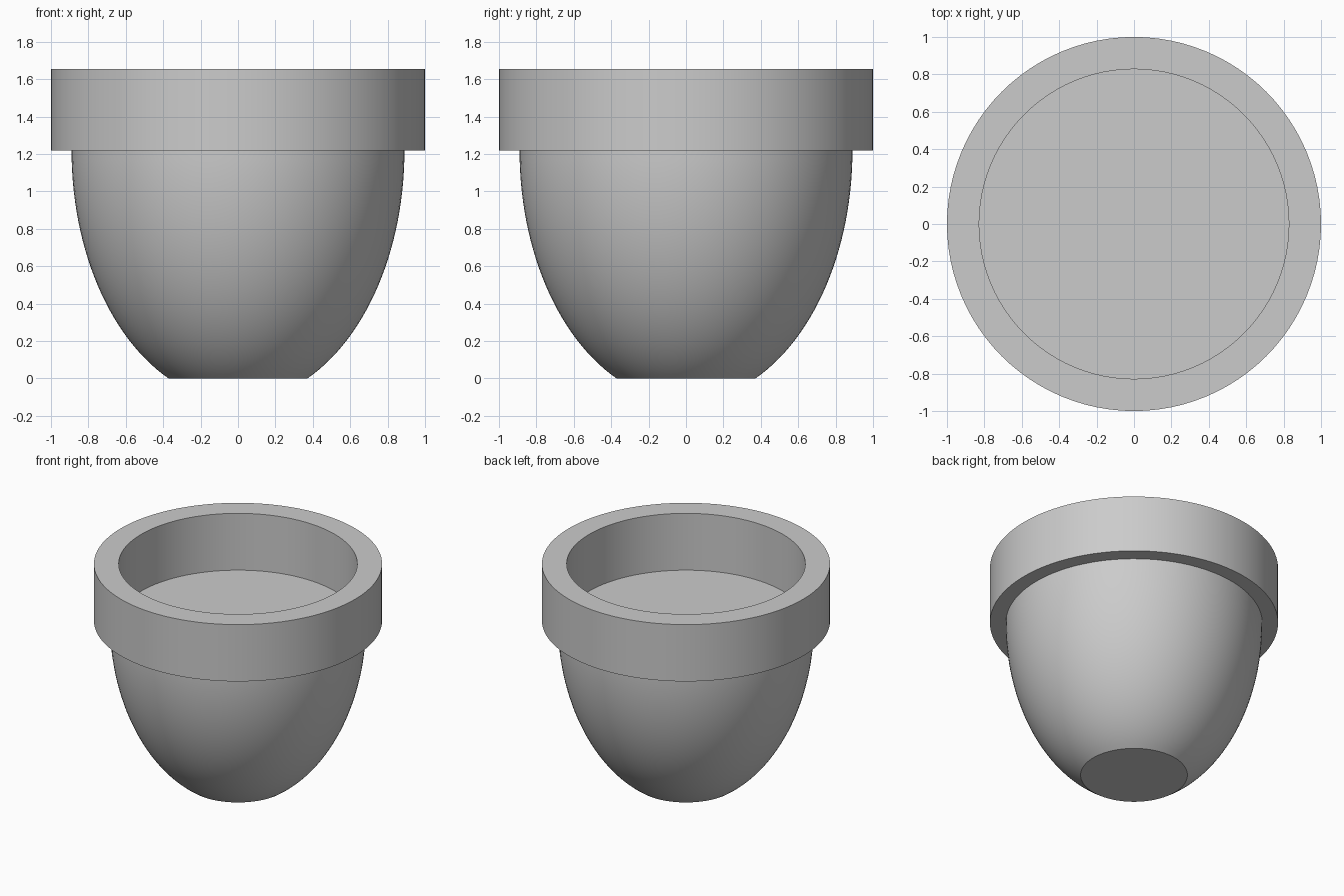
import bpy
import bmesh
import math

if "Cube" in bpy.data.objects:
    bpy.data.objects.remove(bpy.data.objects["Cube"], do_unlink=True)

SEGMENTS = 96
FLOOR_Z, TOP_Z = 1.22, 1.655
BOWL_RADIUS, BOWL_HEIGHT = 0.89, 1.342   # half axes of the bowl's ellipse

grey = bpy.data.materials.new("plain grey")
grey.use_nodes = True
colour = (0.6, 0.6, 0.6, 1.0)
grey.diffuse_color = colour
grey.node_tree.nodes["Principled BSDF"].inputs["Base Color"].default_value = colour


def lathe(name, profile, closed):
    """Spin a profile of (radius, height) points around z; open ends get caps."""
    bm = bmesh.new()
    rings = []
    for r, z in profile:
        angles = [2 * math.pi * i / SEGMENTS for i in range(SEGMENTS)]
        rings.append([bm.verts.new((r * math.cos(a), r * math.sin(a), z)) for a in angles])
    pairs = list(zip(rings, rings[1:]))
    if closed:
        pairs.append((rings[-1], rings[0]))
    for low, high in pairs:
        for i in range(SEGMENTS):
            j = (i + 1) % SEGMENTS
            bm.faces.new((low[i], low[j], high[j], high[i]))
    if not closed:
        bm.faces.new(rings[0][::-1])
        bm.faces.new(rings[-1])
    bmesh.ops.recalc_face_normals(bm, faces=bm.faces)
    mesh = bpy.data.meshes.new(name)
    bm.to_mesh(mesh)
    bm.free()
    mesh.materials.append(grey)
    obj = bpy.data.objects.new(name, mesh)
    bpy.context.collection.objects.link(obj)
    bpy.ops.object.select_all(action="DESELECT")
    obj.select_set(True)
    bpy.context.view_layer.objects.active = obj
    bpy.ops.object.shade_smooth_by_angle(angle=math.radians(30))
    return obj


# Solid rounded bowl, cut flat at its base; its top is the floor inside the rim
steps = 28
start = math.asin(FLOOR_Z / BOWL_HEIGHT)
bowl_profile = []
for i in range(steps + 1):
    t = start * (1 - i / steps)
    bowl_profile.append((BOWL_RADIUS * math.cos(t), FLOOR_Z - BOWL_HEIGHT * math.sin(t)))
lathe("bowl", bowl_profile, closed=False)

# Thick upright rim band standing on the bowl
inner, outer = 0.828, 1.0
lathe("rim", [(inner, FLOOR_Z), (outer, FLOOR_Z), (outer, TOP_Z), (inner, TOP_Z)], closed=True)
